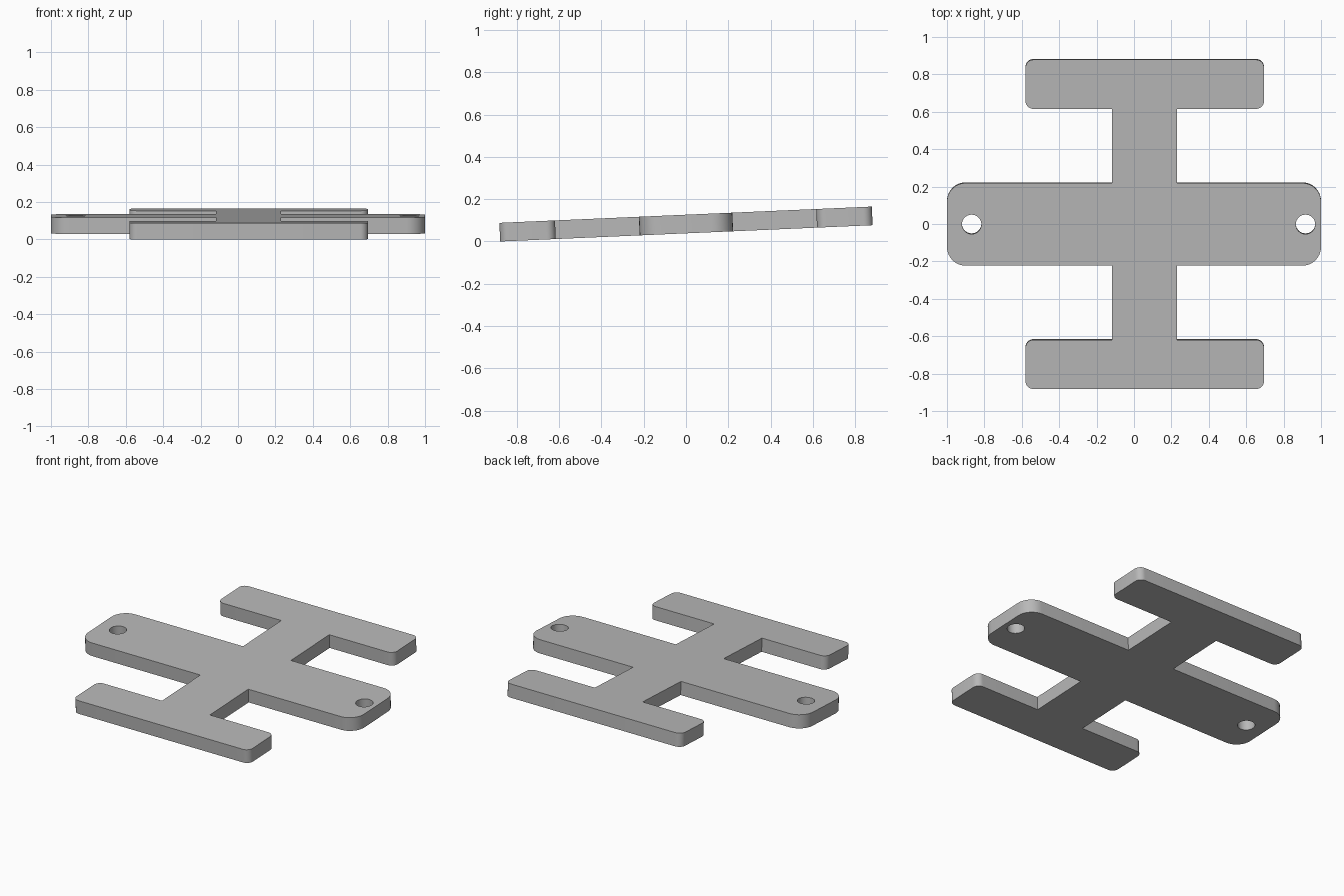
import bpy, bmesh
from math import sin, cos, pi, radians
from mathutils import Matrix, Vector

cube = bpy.data.objects.get("Cube")
if cube:
    bpy.data.objects.remove(cube)

THICK, TILT = 0.088, radians(2.5)
HALF_LEN, ARM_IN, BAR = 0.881, 0.618, 0.221
STEM_L, STEM_R = -0.117, 0.23
ARM_L, ARM_R = -0.58, 0.695
R_ARM, R_BAR = 0.042, 0.1

mat = bpy.data.materials.new("plain grey")
mat.use_nodes = True
grey = (0.48, 0.48, 0.48, 1)
mat.diffuse_color = grey
mat.node_tree.nodes["Principled BSDF"].inputs["Base Color"].default_value = grey


def rounded(corners, steps=8):
    """Replace each corner (x, y, radius) by a quarter-round fillet."""
    pts = []
    for i, (x, y, r) in enumerate(corners):
        p = Vector((x, y, 0))
        if not r:
            pts.append(p)
            continue
        a = (Vector((*corners[i - 1][:2], 0)) - p).normalized() * r
        b = (Vector((*corners[(i + 1) % len(corners)][:2], 0)) - p).normalized() * r
        for k in range(steps + 1):
            t = k / steps * pi / 2
            pts.append(p + a * (1 - sin(t)) + b * (1 - cos(t)))
    return pts


def circle(x, y, r, n=32):
    return [Vector((x + r * cos(2 * pi * k / n), y + r * sin(2 * pi * k / n), 0))
            for k in range(n)]


def side(x_bar, x_stem, x_arm):
    """One side of the outline, from front to back."""
    half = [(x_bar, BAR, R_BAR), (x_stem, BAR, 0), (x_stem, ARM_IN, 0),
            (x_arm, ARM_IN, R_ARM), (x_arm, HALF_LEN, R_ARM)]
    return [(x, -y, r) for x, y, r in reversed(half)] + half


# Plate outline with two screw holes
outline = rounded(side(1, STEM_R, ARM_R) + side(-1, STEM_L, ARM_L)[::-1])
loops = [outline, circle(-0.868, 0, 0.052), circle(0.917, 0, 0.052)]

bm = bmesh.new()
for loop in loops:
    vs = [bm.verts.new(p) for p in loop]
    for i, v in enumerate(vs):
        bm.edges.new((vs[i - 1], v))
bmesh.ops.triangle_fill(bm, edges=bm.edges[:], use_beauty=True, normal=(0, 0, 1))

# Thicken, then tilt the back upward
res = bmesh.ops.extrude_face_region(bm, geom=bm.faces[:], use_keep_orig=True)
top = [g for g in res["geom"] if isinstance(g, bmesh.types.BMVert)]
bmesh.ops.translate(bm, verts=top, vec=(0, 0, THICK))
bmesh.ops.recalc_face_normals(bm, faces=bm.faces[:])
bmesh.ops.translate(bm, verts=bm.verts[:], vec=(0, 0, -THICK / 2))
bmesh.ops.rotate(bm, verts=bm.verts[:], cent=(0, 0, 0),
                 matrix=Matrix.Rotation(TILT, 3, 'X'))
low = min(v.co.z for v in bm.verts)
bmesh.ops.translate(bm, verts=bm.verts[:], vec=(0, 0, -low))

mesh = bpy.data.meshes.new("mounting_plate")
bm.to_mesh(mesh)
bm.free()
mesh.materials.append(mat)
plate = bpy.data.objects.new("mounting_plate", mesh)
bpy.context.collection.objects.link(plate)
bpy.ops.object.select_all(action='DESELECT')
plate.select_set(True)
bpy.context.view_layer.objects.active = plate
bpy.ops.object.shade_smooth_by_angle(angle=radians(30))
